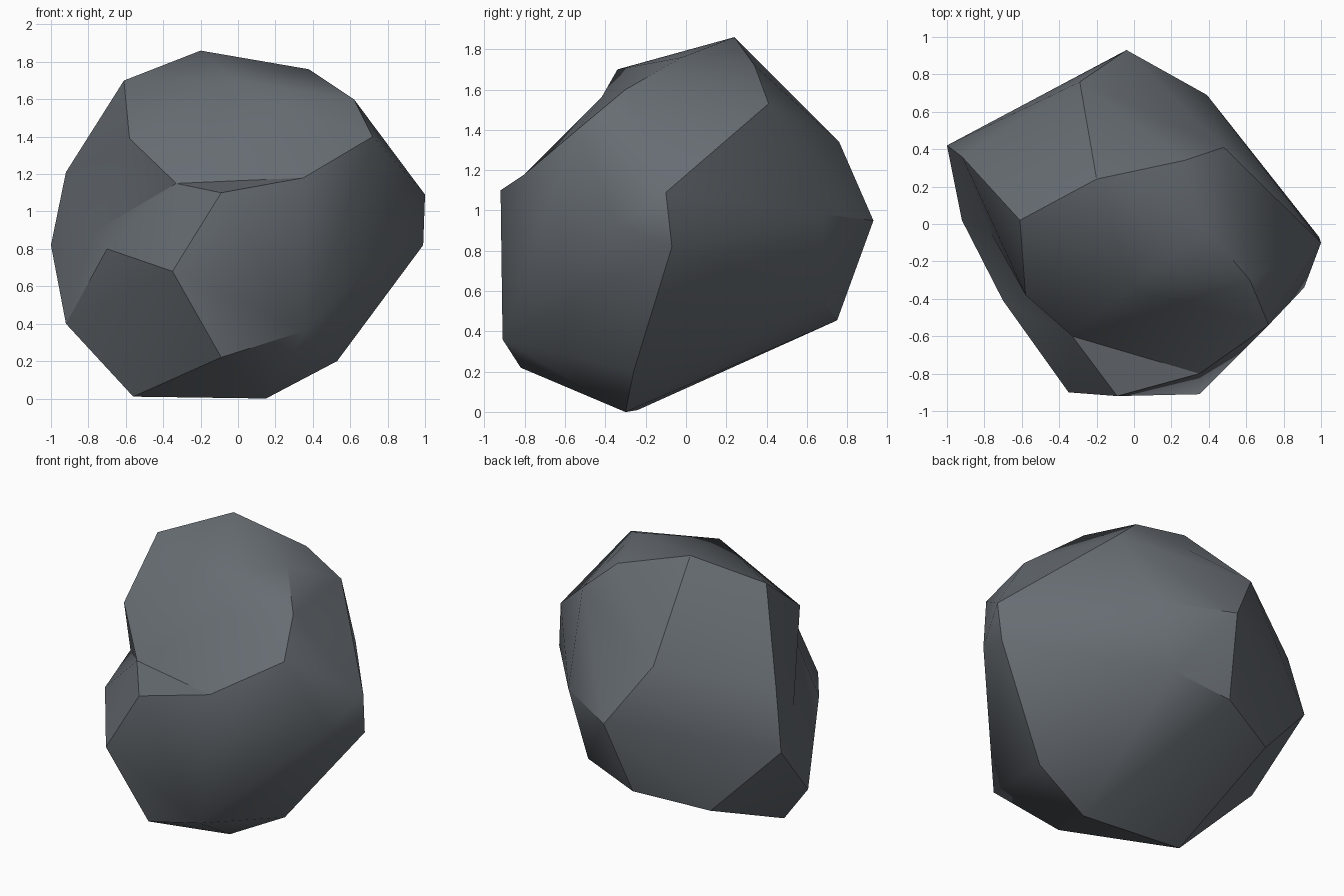
import bpy, bmesh, math
from mathutils import Vector

if "Cube" in bpy.data.objects:
    bpy.data.objects.remove(bpy.data.objects["Cube"])

# Corner points of the boulder, grouped by region
CROWN = dict(peak=(-.20, .24, 1.86), left_brow=(-.61, .02, 1.70), right_brow=(.38, -.02, 1.76),
             lip=(-.01, -.34, 1.70), cheek=(-.58, -.38, 1.39), temple=(-.92, .36, 1.21))
LEDGE = dict(side=(-.70, -.41, .80), nose=(-.35, -.90, .68), mid=(-.09, -.92, 1.10),
             step=(.35, -.80, 1.18), shoulder=(.72, -.54, 1.40))
BODY = [(.27, .34, 1.72), (.48, .41, 1.53), (.62, -.30, 1.60), (1.0, -.10, 1.09),
        (.99, -.07, .82), (.91, -.34, .92), (-1.0, .42, .82), (-.92, .02, .40),
        (-.04, .93, .95), (-.29, .76, 1.34), (.39, .69, .98), (.25, .68, .545),
        (-.13, .75, .455), (-.575, .56, .37)]
BASE = [(.35, -.91, .36), (-.09, -.82, .22), (.53, -.26, .20), (.15, -.30, 0), (-.56, -.24, .01)]
VALLEY = [(-.77, -.04, .89), (-.33, -.60, 1.15), (.25, -.42, 1.56)]

# Convex boulder mass
bm = bmesh.new()
high = {bm.verts.new(p) for p in CROWN.values()}
low = {bm.verts.new(p) for p in LEDGE.values()}
for p in BODY + BASE:
    bm.verts.new(p)
bmesh.ops.convex_hull(bm, input=bm.verts[:])

# Open the strip that bridges the crown and the front ledge
bridge = [f for f in bm.faces if high & set(f.verts) and low & set(f.verts)]
bmesh.ops.delete(bm, geom=bridge, context='FACES')

# Sink the strip to the valley points
rim = [e for e in bm.edges if e.is_boundary]
floor = [bm.verts.new(p) for p in VALLEY]
near = {}
for e in rim:
    mid = (e.verts[0].co + e.verts[1].co) / 2
    near[e] = min(floor, key=lambda v: (v.co - mid).length)
corners = {v for e in rim for v in e.verts}
links = {v: {near[e] for e in v.link_edges if e in near} for v in corners}
for e, c in near.items():
    bm.faces.new((*e.verts, c))
for v, cs in links.items():
    if len(cs) == 2:
        bm.faces.new((v, *cs))

bmesh.ops.delete(bm, geom=[v for v in bm.verts if not v.link_faces], context='VERTS')
bmesh.ops.recalc_face_normals(bm, faces=bm.faces[:])

# Boulder object, one grey stone colour
mesh = bpy.data.meshes.new("boulder")
bm.to_mesh(mesh)
bm.free()
rock = bpy.data.objects.new("boulder", mesh)
bpy.context.collection.objects.link(rock)
stone = bpy.data.materials.new("slate grey stone")
stone.diffuse_color = (.135, .152, .17, 1)
stone.use_nodes = True
stone.node_tree.nodes["Principled BSDF"].inputs["Base Color"].default_value = stone.diffuse_color
mesh.materials.append(stone)
bpy.context.view_layer.objects.active = rock
rock.select_set(True)
bpy.ops.object.shade_smooth_by_angle(angle=math.radians(30))
